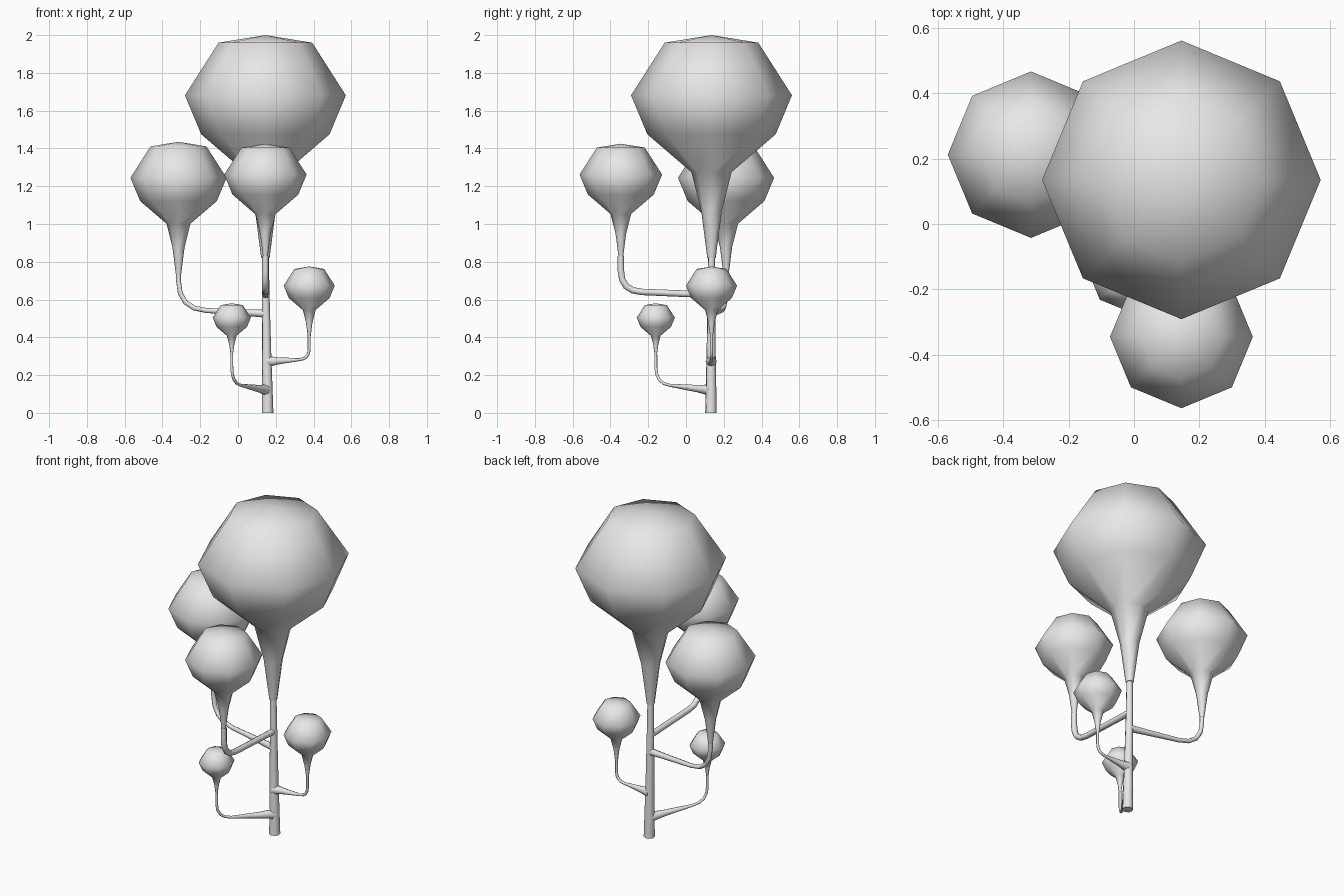
import bpy, bmesh, math
from mathutils import Vector

cube = bpy.data.objects.get("Cube")
if cube:
    bpy.data.objects.remove(cube, do_unlink=True)

# One plain grey for everything
grey = bpy.data.materials.new("plain grey")
grey.use_nodes = True
grey.diffuse_color = (0.8, 0.8, 0.8, 1)
grey.node_tree.nodes["Principled BSDF"].inputs["Base Color"].default_value = grey.diffuse_color

SIDES = 8
# Bulb outline: (radius, height) as fractions of its total height
BULB = [(0.019, 0), (0.046, 0.21), (0.09, 0.385), (0.288, 0.555),
        (0.361, 0.73), (0.21, 0.966)]


def bulb(name, x, y, bottom, top):
    """Eight-sided turned bulb with a long neck and a shallow cap."""
    h = top - bottom
    bm = bmesh.new()
    rings = [[bm.verts.new((r * h * math.cos(a), r * h * math.sin(a), z * h))
              for a in (math.tau * i / SIDES for i in range(SIDES))]
             for r, z in BULB]
    apex = bm.verts.new((0, 0, h))
    for i in range(SIDES):
        j = (i + 1) % SIDES
        for low, high in zip(rings, rings[1:]):
            bm.faces.new((low[i], low[j], high[j], high[i]))
        bm.faces.new((rings[-1][i], rings[-1][j], apex))
    bm.faces.new(rings[0][::-1])
    for f in bm.faces:
        f.smooth = len(f.verts) < SIDES
    mesh = bpy.data.meshes.new(name)
    bm.to_mesh(mesh)
    bm.free()
    mesh.materials.append(grey)
    obj = bpy.data.objects.new(name, mesh)
    obj.location = (x, y, bottom)
    bpy.context.collection.objects.link(obj)


def tube(name, points):
    """Tapered round tube through (x, y, z, radius) points."""
    curve = bpy.data.curves.new(name, "CURVE")
    curve.dimensions = "3D"
    curve.bevel_depth = 1
    curve.bevel_resolution = 2
    curve.use_fill_caps = True
    spline = curve.splines.new("POLY")
    spline.points.add(len(points) - 1)
    for p, (x, y, z, r) in zip(spline.points, points):
        p.co = (x, y, z, 1)
        p.radius = r
    spline.use_smooth = True
    curve.materials.append(grey)
    obj = bpy.data.objects.new(name, curve)
    bpy.context.collection.objects.link(obj)
    bpy.ops.object.select_all(action="DESELECT")
    obj.select_set(True)
    bpy.context.view_layer.objects.active = obj
    bpy.ops.object.convert(target="MESH")
    bpy.ops.object.shade_smooth_by_angle(angle=math.radians(60))


def branch(name, root, tip, knee, bend, r_root, r_tip):
    """Side arm: runs outward at knee height, then sweeps up to the tip."""
    root, tip = Vector(root), Vector(tip)
    corner = Vector((tip.x, tip.y, knee))
    out = (corner - root).normalized()
    start = corner - out * bend
    end = corner + Vector((0, 0, bend))
    pts = [(*root, r_root), (*root.lerp(start, 0.35), (r_root + r_tip) / 2)]
    for i in range(5):
        t = i / 4
        p = start.lerp(corner, t).lerp(corner.lerp(end, t), t)
        pts.append((*p, r_tip))
    pts.append((*tip, r_tip))
    tube(name, pts)


# Trunk and main crown
tube("trunk", [(0.157, 0.132, 0, 0.031), (0.152, 0.133, 0.3, 0.025),
               (0.147, 0.135, 0.6, 0.021), (0.145, 0.135, 0.84, 0.018)])
bulb("main_crown", 0.145, 0.135, 0.82, 2.0)

# Side crowns
bulb("right_crown", -0.315, 0.212, 0.73, 1.435)
bulb("front_crown", 0.145, -0.345, 0.82, 1.425)
bulb("left_crown", 0.377, 0.135, 0.4, 0.775)
bulb("low_crown", -0.033, -0.16, 0.3, 0.58)

# Arms carrying the side crowns
branch("right_branch", (0.148, 0.135, 0.525), (-0.315, 0.212, 0.74), 0.55, 0.15, 0.021, 0.013)
branch("front_branch", (0.147, 0.135, 0.625), (0.145, -0.345, 0.83), 0.645, 0.11, 0.018, 0.017)
branch("left_branch", (0.152, 0.133, 0.272), (0.377, 0.135, 0.41), 0.285, 0.055, 0.03, 0.008)
branch("low_branch", (0.154, 0.132, 0.12), (-0.033, -0.16, 0.31), 0.155, 0.09, 0.03, 0.008)
